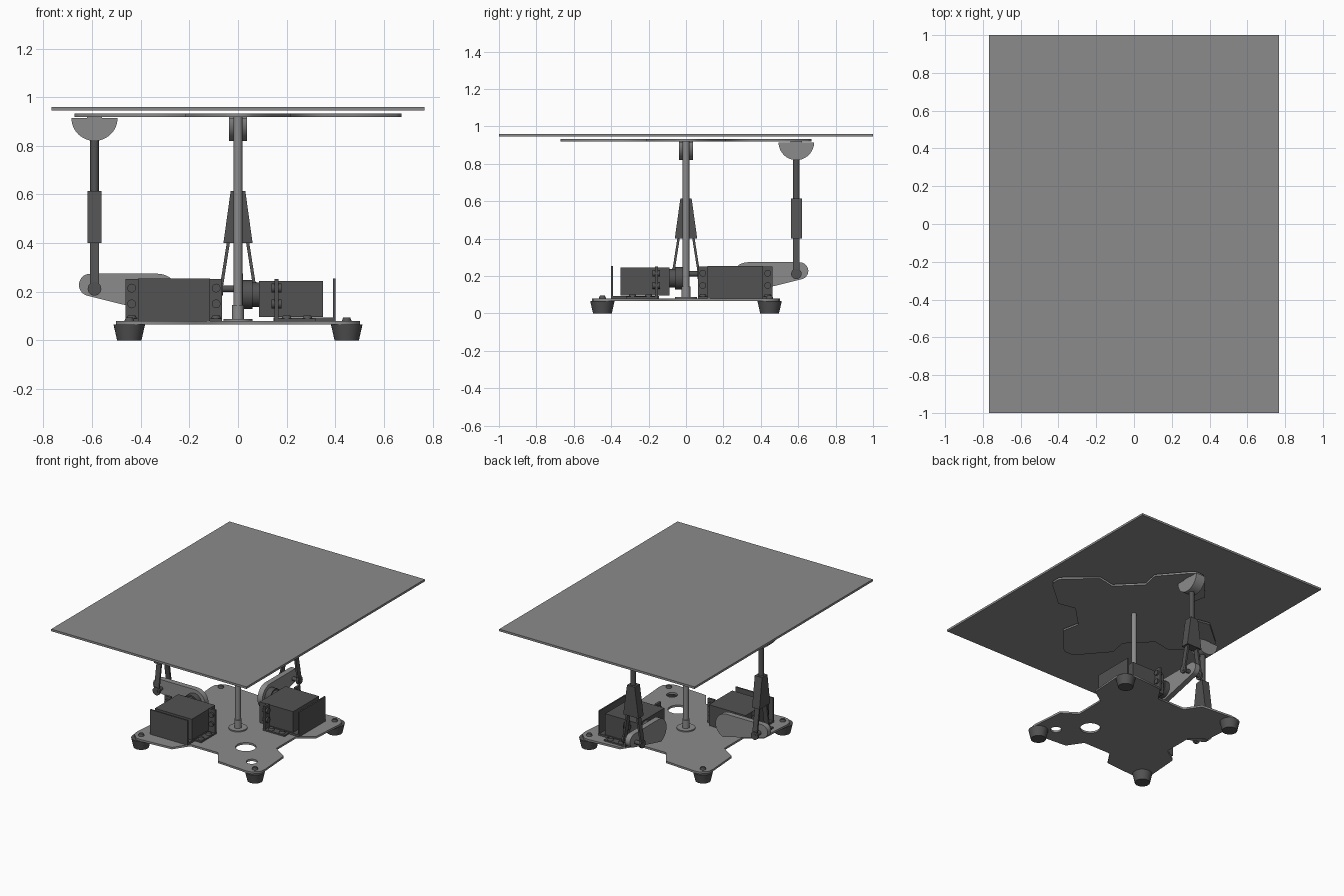
import bpy, bmesh, math
from mathutils import Matrix, Vector

if "Cube" in bpy.data.objects:
    bpy.data.objects.remove(bpy.data.objects["Cube"])

# Reflection across y = -x turns one drive unit into the other
SWAP = Matrix(((0, -1, 0, 0), (-1, 0, 0, 0), (0, 0, 1, 0), (0, 0, 0, 1)))


def material(name, v):
    m = bpy.data.materials.new(name)
    m.diffuse_color = (v, v, v, 1)
    m.use_nodes = True
    m.node_tree.nodes["Principled BSDF"].inputs["Base Color"].default_value = m.diffuse_color
    return m


MID = material("mid_grey", .26)
DARK = material("dark_grey", .085)


def finish(name, bm, mat, smooth=False):
    bmesh.ops.recalc_face_normals(bm, faces=bm.faces)
    me = bpy.data.meshes.new(name)
    bm.to_mesh(me)
    me.materials.append(mat)
    ob = bpy.data.objects.new(name, me)
    bpy.context.collection.objects.link(ob)
    if smooth:
        bpy.ops.object.select_all(action='DESELECT')
        ob.select_set(True)
        bpy.context.view_layer.objects.active = ob
        bpy.ops.object.shade_smooth_by_angle(angle=math.radians(35))


def make(name, mat, fill, smooth=False, both=False):
    """Build a part; with both=True also build its reflected twin."""
    bm = bmesh.new()
    fill(bm)
    finish(name, bm, mat, smooth)
    if both:
        bm.transform(SWAP)
        finish(name + "_twin", bm, mat, smooth)
    bm.free()


def box(bm, x0, x1, y0, y1, z0, z1):
    m = Matrix.Translation(((x0 + x1) / 2, (y0 + y1) / 2, (z0 + z1) / 2))
    m = m @ Matrix.Diagonal((x1 - x0, y1 - y0, z1 - z0, 1))
    bmesh.ops.create_cube(bm, size=1, matrix=m)


def rod(bm, a, b, r1, r2=None, n=32):
    a, b = Vector(a), Vector(b)
    d = b - a
    m = Matrix.Translation((a + b) / 2) @ d.to_track_quat('Z', 'Y').to_matrix().to_4x4()
    bmesh.ops.create_cone(bm, cap_ends=True, segments=n, radius1=r1,
                          radius2=r1 if r2 is None else r2, depth=d.length, matrix=m)


def prism(bm, pts, offset):
    f = bm.faces.new([bm.verts.new(p) for p in pts])
    ext = bmesh.ops.extrude_face_region(bm, geom=[f], use_keep_orig=True)
    vs = [g for g in ext['geom'] if isinstance(g, bmesh.types.BMVert)]
    bmesh.ops.translate(bm, verts=vs, vec=offset)


def arc(cy, cz, r, a0, a1, n):
    return [(cy + r * math.cos(math.radians(a0 + (a1 - a0) * i / n)),
             cz + r * math.sin(math.radians(a0 + (a1 - a0) * i / n))) for i in range(n + 1)]


# Four-armed plate outline, used for both the base and the table support
def plate(name, turn, z, holes=()):
    arm = [(.345, -.19), (.47, -.215), (.65, -.06), (.672, -.03),
           (.672, .03), (.65, .06), (.47, .215), (.345, .19)]
    outline = []
    for k in range(4):
        a = turn + k * math.pi / 2
        outline += [(x * math.cos(a) - y * math.sin(a),
                     x * math.sin(a) + y * math.cos(a)) for x, y in arm]
    loops = [outline] + [arc(x, y, r, 0, 348.75, 31) for x, y, r in holes]
    cu = bpy.data.curves.new(name, 'CURVE')
    cu.dimensions, cu.fill_mode, cu.extrude = '2D', 'BOTH', .007
    cu.materials.append(MID)
    for pts in loops:
        sp = cu.splines.new('POLY')
        sp.points.add(len(pts) - 1)
        for p, (x, y) in zip(sp.points, pts):
            p.co = (x, y, 0, 1)
        sp.use_cyclic_u = True
    ob = bpy.data.objects.new(name, cu)
    ob.location.z = z
    bpy.context.collection.objects.link(ob)
    bpy.ops.object.select_all(action='DESELECT')
    ob.select_set(True)
    bpy.context.view_layer.objects.active = ob
    bpy.ops.object.convert(target='MESH')


plate("base_plate", math.pi / 4, .073, [(.205, -.205, .066), (.365, -.365, .036)])
plate("support_plate", 0, .926)
make("table_top", MID, lambda bm: box(bm, -.767, .767, -1, 1, .945, .96))

# Feet and their screws
for i, (sx, sy) in enumerate([(1, 1), (-1, 1), (-1, -1), (1, -1)]):
    x, y = .447 * sx, .447 * sy
    make(f"foot_{i}", DARK, lambda bm: rod(bm, (x, y, 0), (x, y, .066), .05, .065), True)
    make(f"foot_screw_{i}", DARK, lambda bm: rod(bm, (x, y, .08), (x, y, .095), .02, .014, 16), True)


# Centre post with flange and collar
def post(bm):
    rod(bm, (0, 0, .08), (0, 0, .088), .06)
    rod(bm, (0, 0, .088), (0, 0, .145), .024)
    rod(bm, (0, 0, .145), (0, 0, .92), .018)


make("centre_post", MID, post, True)


# Motor body and mounting bracket
def motor(bm):
    box(bm, .087, .35, .118, .408, .097, .245)


def bracket(bm):
    box(bm, .145, .40, .115, .412, .08, .094)
    box(bm, .39, .40, .115, .412, .094, .255)
    for y0, y1 in ((.065, .115), (.412, .462)):
        box(bm, .15, .166, y0, y1, .08, .252)
        box(bm, .166, .32, y0, y1, .08, .09)


def screws(bm):
    for y in (.09, .437):
        for z in (.15, .215):
            rod(bm, (.138, y, z), (.178, y, z), .018, n=16)
        for x in (.2, .285):
            rod(bm, (x, y, .088), (x, y, .103), .022, .015, 16)


make("motor_body", DARK, motor, both=True)
make("motor_bracket", DARK, bracket, both=True)
make("bracket_screws", DARK, screws, True, True)

# Motor shaft hub and crank arm
AY, AZ = .33, .188


def hub(bm):
    rod(bm, (.02, AY, AZ), (.06, AY, AZ), .06)
    rod(bm, (.06, AY, AZ), (.09, AY, AZ), .05)


def crank(bm):
    pts = arc(.608, .228, .046, -73, 90, 14) + arc(AY, AZ, .086, 90, 253, 20)
    prism(bm, [(-.018, y, z) for y, z in pts], (.038, 0, 0))


make("shaft_hub", DARK, hub, True, True)
make("crank_arm", MID, crank, True, True)

# Push rod: pin, forked legs, tapered block, rod and half-round bearing
LY = .59


def pin(bm):
    rod(bm, (-.078, LY, .212), (.078, LY, .212), .014, n=20)
    for s in (-1, 1):
        rod(bm, (s * .062, LY, .212), (s * .076, LY, .212), .028, n=24)


def fork(bm):
    for s in (-1, 1):
        prism(bm, [(s * x, LY - .018, z) for x, z in
                   ((.063, .212), (.076, .212), (.045, .41), (.032, .41))], (0, .036, 0))
    prism(bm, [(-.06, LY - .029, .4), (.06, LY - .029, .4),
               (.03, LY - .029, .615), (-.03, LY - .029, .615)], (0, .058, 0))


def half_round(bm):
    prism(bm, [(-.038, y, z) for y, z in arc(LY, .915, .095, 180, 360, 24)], (.076, 0, 0))
    box(bm, -.038, .038, LY - .03, LY + .03, .912, .921)


make("pivot_pin", DARK, pin, True, True)
make("push_rod_fork", DARK, fork, both=True)
make("push_rod", DARK, lambda bm: rod(bm, (0, LY, .6), (0, LY, .85), .018), True, True)
make("half_round_bearing", MID, half_round, True, True)
